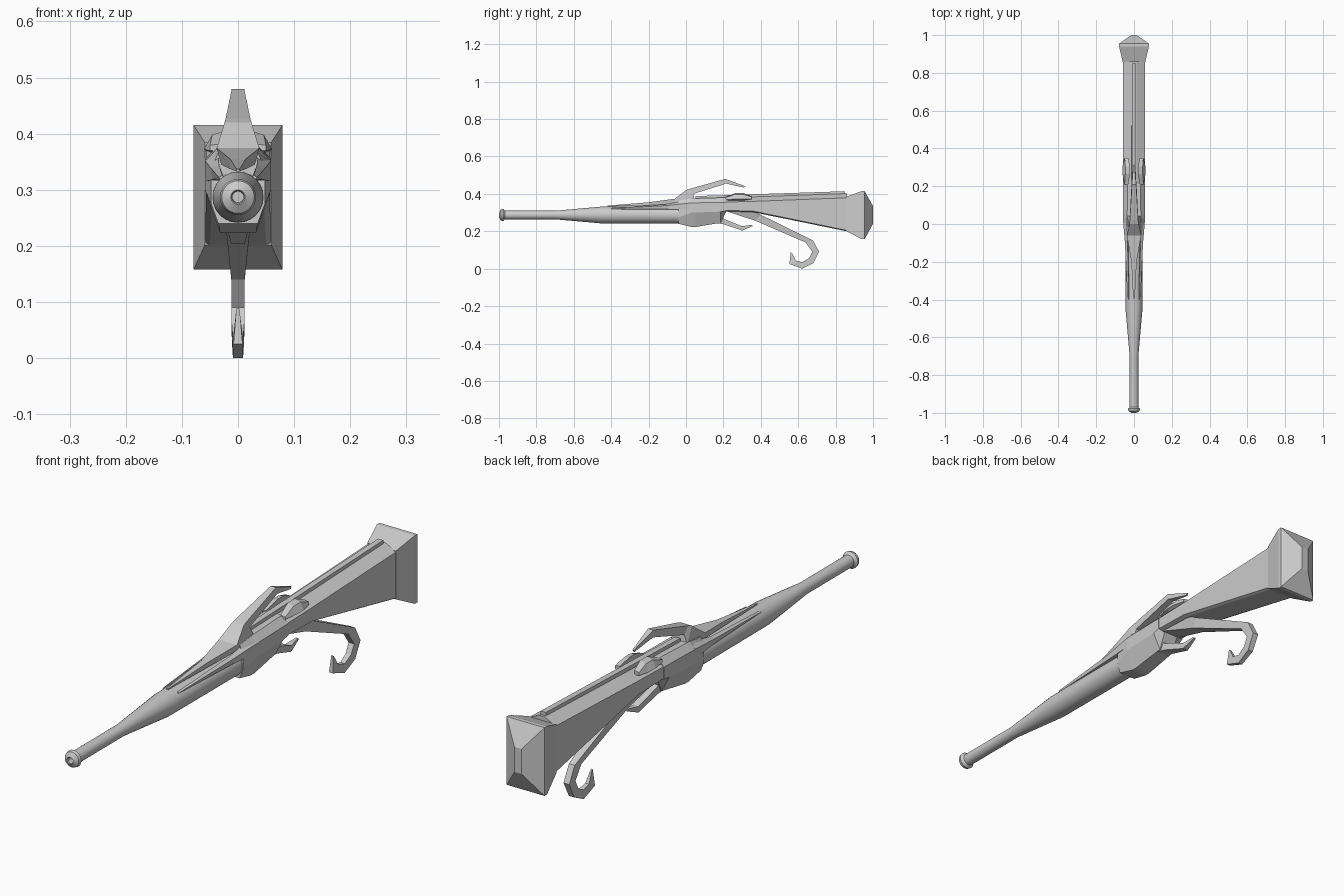
import bpy, bmesh, math


def make_object(name, verts, faces):
    mesh = bpy.data.meshes.new(name)
    mesh.from_pydata(verts, [], faces)
    bm = bmesh.new()
    bm.from_mesh(mesh)
    bmesh.ops.remove_doubles(bm, verts=bm.verts, dist=1e-5)
    bmesh.ops.recalc_face_normals(bm, faces=bm.faces)
    bm.to_mesh(mesh)
    bm.free()
    ob = bpy.data.objects.new(name, mesh)
    bpy.context.collection.objects.link(ob)
    return ob


def skin(name, rings, caps=True):
    """Join equal-length rings of points with quads."""
    n = len(rings[0])
    verts = [p for r in rings for p in r]
    faces = [(i * n + j, i * n + (j + 1) % n, (i + 1) * n + (j + 1) % n, (i + 1) * n + j)
             for i in range(len(rings) - 1) for j in range(n)]
    if caps:
        faces += [tuple(range(n)), tuple(range(len(verts) - n, len(verts)))]
    return make_object(name, verts, faces)


def loft(name, sections):
    """Sections (y, half outline of (x, z) from top to bottom), mirrored in x."""
    return skin(name, [[(x, y, z) for x, z in half] + [(-x, y, z) for x, z in reversed(half)]
                       for y, half in sections])


def ribbon(name, stations):
    """Stations (outer y, z, inner y, z, outer half width, inner half width)."""
    return skin(name, [[(-a, y, z), (a, y, z), (b, v, w), (-b, v, w)]
                       for y, z, v, w, a, b in stations])


def lathe(name, profile, z, n=24):
    rings = [[(r * math.cos(math.tau * i / n), y, z + r * math.sin(math.tau * i / n))
              for i in range(n)] for y, r in profile]
    return skin(name, rings)


# Round barrel with flared muzzle and shallow bore
barrel = lathe("barrel", [(-0.97, 0.010), (-0.998, 0.011), (-1.0, 0.013), (-0.99, 0.029),
                          (-0.978, 0.032), (-0.968, 0.023), (-0.70, 0.023), (-0.45, 0.045),
                          (0.03, 0.046)], 0.287)
bpy.context.view_layer.objects.active = barrel
barrel.select_set(True)
bpy.ops.object.shade_smooth_by_angle(angle=math.radians(30))

# Receiver block
loft("receiver", [
    (-0.04, [(0.036, 0.365), (0.048, 0.335), (0.048, 0.275), (0.035, 0.24)]),
    (0.03, [(0.036, 0.375), (0.059, 0.35), (0.059, 0.30), (0.032, 0.223)]),
    (0.05, [(0.036, 0.376), (0.059, 0.352), (0.059, 0.30), (0.032, 0.223)]),
    (0.185, [(0.034, 0.38), (0.059, 0.355), (0.059, 0.305), (0.028, 0.245)]),
    (0.215, [(0.034, 0.38), (0.059, 0.355), (0.059, 0.31), (0.03, 0.305)])])

# Flaring stock and its top rail
loft("stock", [
    (0.20, [(0.012, 0.378), (0.057, 0.356), (0.057, 0.312), (0.04, 0.308)]),
    (0.36, [(0.012, 0.384), (0.057, 0.36), (0.057, 0.308), (0.045, 0.302)]),
    (0.86, [(0.012, 0.402), (0.058, 0.379), (0.058, 0.205), (0.05, 0.20)])])
ribbon("stock_rail", [(0.05, 0.388, 0.05, 0.36, 0.011, 0.013),
                      (0.85, 0.414, 0.85, 0.37, 0.011, 0.013)])

# Butt plate
ribbon("butt_plate", [(0.855, 0.384, 0.855, 0.202, 0.059, 0.059),
                      (0.94, 0.415, 0.94, 0.158, 0.079, 0.079),
                      (0.955, 0.415, 0.955, 0.158, 0.079, 0.079),
                      (1.0, 0.335, 1.0, 0.24, 0.015, 0.015)])

# Swept crest with its long forward spike
ribbon("crest", [(-0.42, 0.337, -0.42, 0.333, 0.003, 0.003),
                 (-0.20, 0.355, -0.20, 0.337, 0.014, 0.014),
                 (-0.06, 0.374, -0.06, 0.345, 0.038, 0.03),
                 (0.0, 0.42, 0.045, 0.365, 0.024, 0.036),
                 (0.02, 0.427, 0.04, 0.40, 0.022, 0.022),
                 (0.21, 0.48, 0.215, 0.455, 0.011, 0.013),
                 (0.315, 0.442, 0.31, 0.434, 0.003, 0.003)])

# Curled rear lever
ribbon("curled_lever", [(0.36, 0.308, 0.20, 0.312, 0.04, 0.04),
                        (0.40, 0.288, 0.37, 0.257, 0.028, 0.024),
                        (0.68, 0.15, 0.64, 0.14, 0.012, 0.012),
                        (0.712, 0.09, 0.675, 0.09, 0.012, 0.012),
                        (0.682, 0.03, 0.658, 0.056, 0.011, 0.011),
                        (0.622, 0.0, 0.623, 0.035, 0.009, 0.009),
                        (0.553, 0.025, 0.588, 0.043, 0.008, 0.008),
                        (0.56, 0.088, 0.567, 0.082, 0.003, 0.003)])

# Hooked trigger
ribbon("trigger", [(0.15, 0.245, 0.19, 0.28, 0.026, 0.026),
                   (0.20, 0.238, 0.205, 0.265, 0.022, 0.022),
                   (0.30, 0.204, 0.30, 0.227, 0.012, 0.012),
                   (0.357, 0.228, 0.35, 0.234, 0.004, 0.004)])

# Mirrored pairs: faceted side lugs and barrel fins
for side, s in (("left", -1), ("right", 1)):
    skin(side + "_lug", [[(s * x, y, z) for x, z in pts] for y, pts in (
        (0.21, [(0.030, 0.382), (0.05, 0.379), (0.05, 0.37), (0.03, 0.37)]),
        (0.265, [(0.022, 0.405), (0.046, 0.398), (0.061, 0.372), (0.025, 0.355)]),
        (0.305, [(0.022, 0.405), (0.046, 0.398), (0.061, 0.372), (0.025, 0.355)]),
        (0.35, [(0.030, 0.387), (0.05, 0.384), (0.05, 0.372), (0.03, 0.37)]))])
    skin(side + "_barrel_fin", [[(s * x, y, z) for x, z in pts] for y, pts in (
        (-0.40, [(0.028, 0.326), (0.034, 0.322), (0.031, 0.318), (0.025, 0.322)]),
        (-0.10, [(0.034, 0.345), (0.048, 0.338), (0.046, 0.318), (0.030, 0.315)]),
        (0.03, [(0.036, 0.37), (0.059, 0.352), (0.058, 0.315), (0.030, 0.315)]))])
